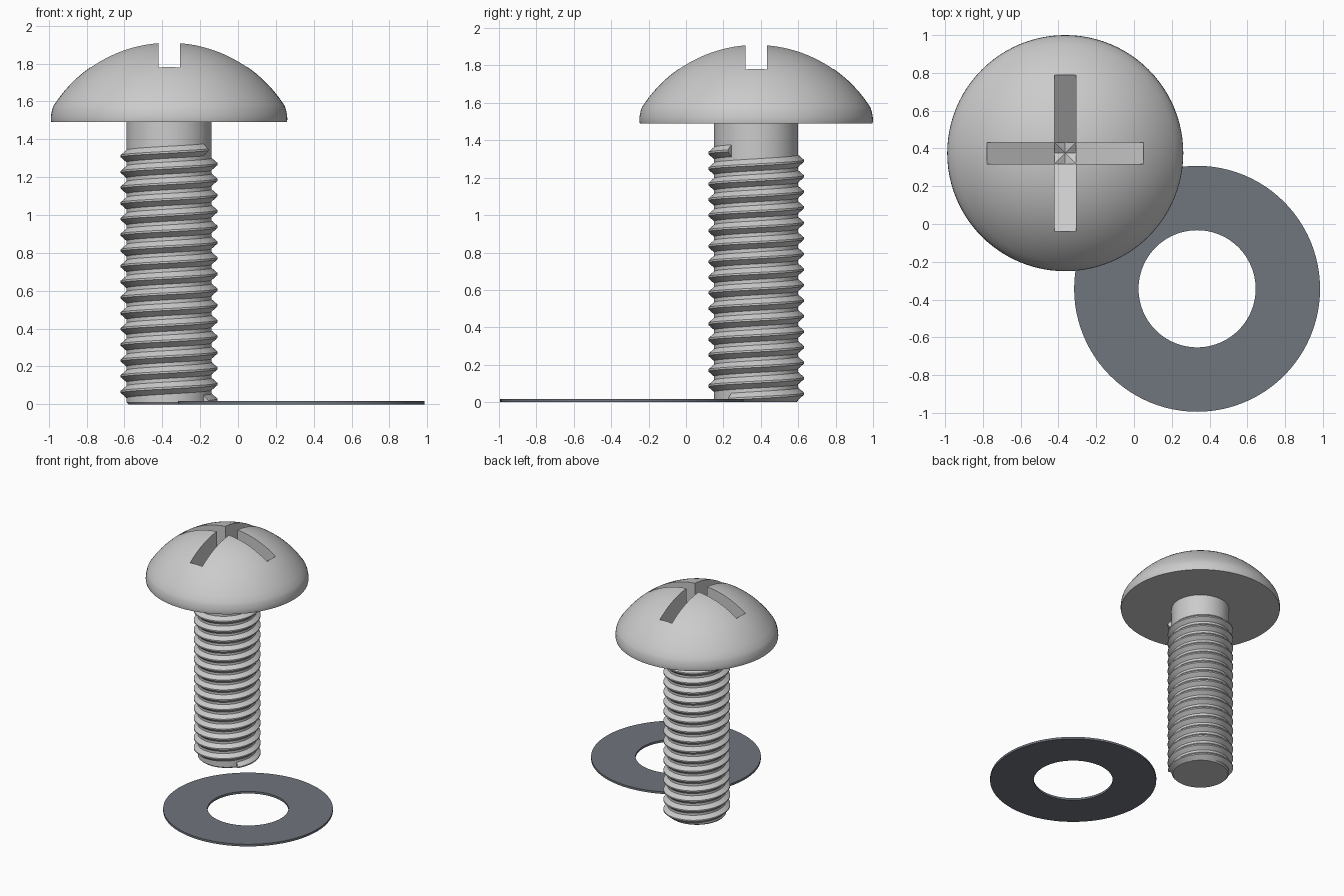
import bpy, bmesh, math

if "Cube" in bpy.data.objects:
    bpy.data.objects.remove(bpy.data.objects["Cube"])

SX, SY = -0.364, 0.375          # screw axis
WX, WY = 0.334, -0.343          # washer axis


def material(name, rgb):
    m = bpy.data.materials.new(name)
    m.diffuse_color = (*rgb, 1)
    m.use_nodes = True
    m.node_tree.nodes["Principled BSDF"].inputs["Base Color"].default_value = m.diffuse_color
    return m


steel = material("light steel", (0.60, 0.60, 0.60))
grey = material("blue grey metal", (0.160, 0.178, 0.205))


def make(name, bm, mat, loc=(0, 0, 0), angle=30):
    bmesh.ops.recalc_face_normals(bm, faces=bm.faces)
    me = bpy.data.meshes.new(name)
    bm.to_mesh(me)
    bm.free()
    ob = bpy.data.objects.new(name, me)
    ob.location = loc
    bpy.context.collection.objects.link(ob)
    me.materials.append(mat)
    smooth(ob, angle)
    return ob


def smooth(ob, angle=30):
    bpy.ops.object.select_all(action='DESELECT')
    ob.select_set(True)
    bpy.context.view_layer.objects.active = ob
    bpy.ops.object.shade_smooth_by_angle(angle=math.radians(angle))


def lathe(profile, n=96, closed=False):
    """Revolve (r, z) points around z; open profiles get flat end caps."""
    bm = bmesh.new()
    rings = [[bm.verts.new((r * math.cos(2 * math.pi * i / n),
                            r * math.sin(2 * math.pi * i / n), z))
              for i in range(n)] for r, z in profile]
    pairs = list(zip(rings, rings[1:]))
    if closed:
        pairs.append((rings[-1], rings[0]))
    for a, b in pairs:
        for i in range(n):
            j = (i + 1) % n
            bm.faces.new((a[i], a[j], b[j], b[i]))
    if not closed:
        bm.faces.new(rings[0])
        bm.faces.new(rings[-1])
    return bm


# Domed head: short rim, then a spherical cap
R, TOP = 0.724, 1.912
profile = [(0.622, 1.49), (0.625, 1.505), (0.623, 1.53), (0.618, 1.555)]
for k in range(21):
    r = 0.61 * (1 - k / 20) + 0.01 * k / 20
    profile.append((r, TOP - R + math.sqrt(R * R - r * r)))
head = make("screw_head", lathe(profile), steel, (SX, SY, 0))

# Cross recess: two V-bottomed prisms cut from the head
for turn in (0, 1):
    bm = bmesh.new()
    sides = []
    for w in (-0.057, 0.057):
        pts = [(-0.414, 2.1), (-0.414, 1.772), (0, 1.50), (0.414, 1.772), (0.414, 2.1)]
        sides.append([bm.verts.new((w, u, z) if turn else (u, w, z)) for u, z in pts])
    a, b = sides
    bm.faces.new(a)
    bm.faces.new(b)
    for i in range(5):
        j = (i + 1) % 5
        bm.faces.new((a[i], a[j], b[j], b[i]))
    cutter = make("slot_cutter", bm, steel, (SX, SY, 0))
    cutter.hide_render = True
    mod = head.modifiers.new("slot", 'BOOLEAN')
    mod.operation = 'DIFFERENCE'
    mod.solver = 'EXACT'
    mod.object = cutter
    bpy.context.view_layer.objects.active = head
    bpy.ops.object.modifier_apply(modifier=mod.name)
    bpy.data.objects.remove(cutter)
smooth(head)

# Shank core, stopping just inside the underside of the head
make("shank", lathe([(0.215, 0), (0.225, 0.01), (0.225, 1.495)], 64), steel, (SX, SY, 0))

# Right-handed helical thread, sixteen turns
PITCH, TURNS, STEPS = 0.083, 16, 64
bm = bmesh.new()
section = [(0.218, -0.038), (0.256, -0.005), (0.256, 0.005), (0.218, 0.038)]
prev = None
for s in range(TURNS * STEPS + 1):
    t = s / STEPS
    ang = math.radians(-36) + 2 * math.pi * t
    ring = [bm.verts.new((r * math.cos(ang), r * math.sin(ang),
                          max(0.0, 0.016 + PITCH * t + dz))) for r, dz in section]
    if prev:
        for i in range(4):
            j = (i + 1) % 4
            bm.faces.new((prev[i], prev[j], ring[j], ring[i]))
    else:
        bm.faces.new(ring)
    prev = ring
bm.faces.new(prev)
make("screw_thread", bm, steel, (SX, SY, 0))

# Flat washer lying beside the screw
make("washer", lathe([(0.31, 0), (0.651, 0), (0.651, 0.018), (0.31, 0.018)], 96, True),
     grey, (WX, WY, 0))
